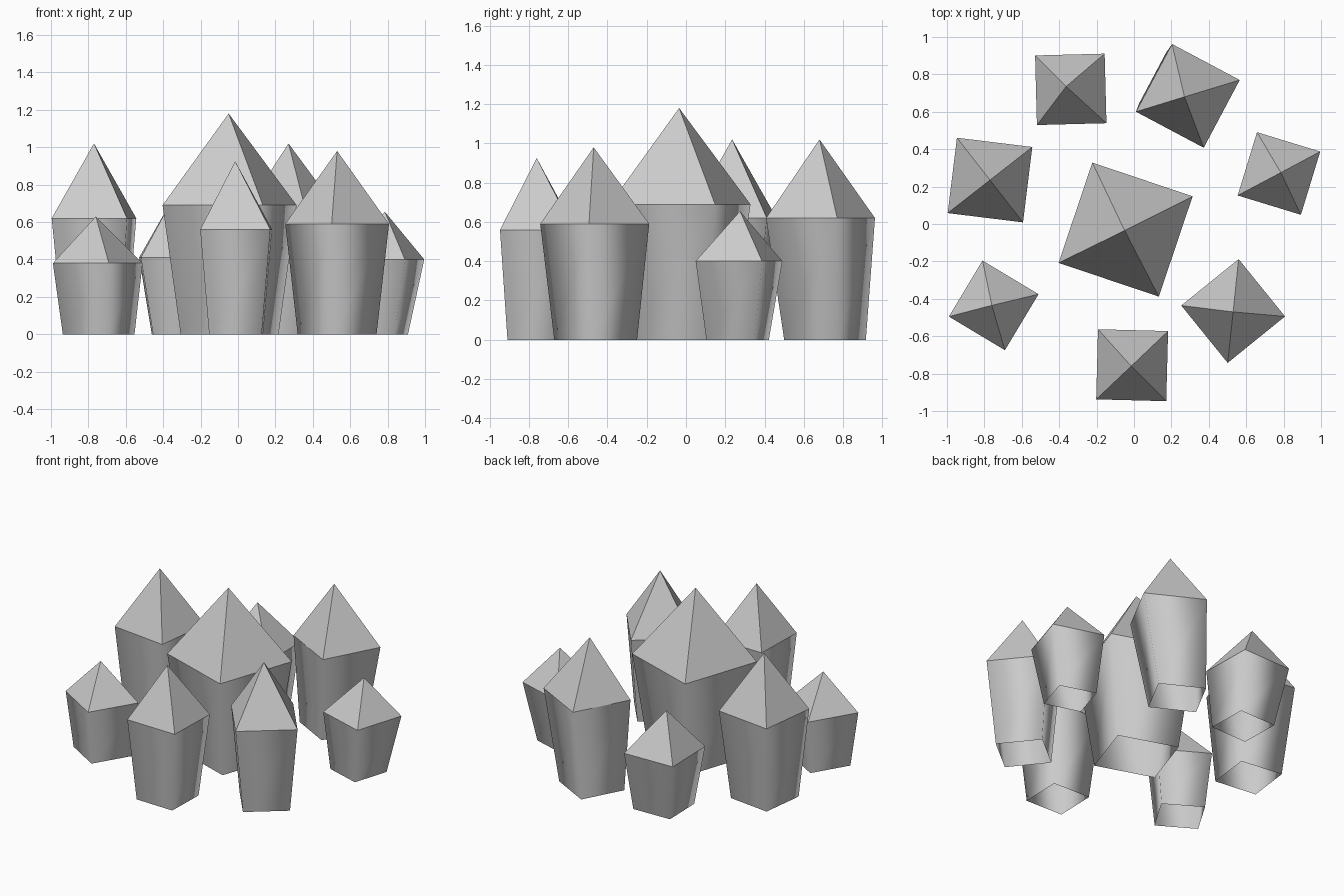
import bpy
import bmesh
from math import cos, sin, radians
from mathutils import Vector

default_cube = bpy.data.objects.get("Cube")
if default_cube:
    bpy.data.objects.remove(default_cube, do_unlink=True)

# One plain grey stone colour for the whole cluster
stone = bpy.data.materials.new("grey_stone")
stone.use_nodes = True
stone.diffuse_color = (0.6, 0.6, 0.6, 1)
shader = next(n for n in stone.node_tree.nodes if n.type == "BSDF_PRINCIPLED")
shader.inputs["Base Color"].default_value = stone.diffuse_color


def square_ring(bm, center, radius, angle, height):
    """Four vertices of a turned square lying at the given height."""
    ring = []
    for side in range(4):
        a = radians(angle + 90 * side)
        spot = Vector(center) + Vector((cos(a), sin(a))) * radius
        ring.append(bm.verts.new((spot.x, spot.y, height)))
    return ring


def crystal(name, rim, radius, angle, rim_height, tip_height, tip, base, taper):
    """Flared four-sided shaft, shaded smooth, under a flat-faced point."""
    bm = bmesh.new()
    foot = square_ring(bm, base, radius * taper, angle, 0)
    shoulder = square_ring(bm, rim, radius, angle, rim_height)
    apex = bm.verts.new((*tip, tip_height))
    for i in range(4):
        j = (i + 1) % 4
        # Shaft wall
        wall = bm.faces.new((foot[i], foot[j], shoulder[j], shoulder[i]))
        wall.smooth = True
        # Facet of the point, with a crisp rim below it
        facet = bm.faces.new((shoulder[i], shoulder[j], apex))
        facet.smooth = False
        bm.edges.get((shoulder[i], shoulder[j])).smooth = False
    mesh = bpy.data.meshes.new(name)
    bm.to_mesh(mesh)
    bm.free()
    mesh.materials.append(stone)
    crystal_object = bpy.data.objects.new(name, mesh)
    bpy.context.collection.objects.link(crystal_object)
    return crystal_object


# Tall middle crystal
crystal("center_crystal", rim=(-.045, -.03), radius=.4, angle=116.4,
        rim_height=.69, tip_height=1.18, tip=(-.05, -.035),
        base=(-.045, -.03), taper=.73)

# Ring of smaller crystals around it
crystal("front_crystal", rim=(-.01, -.755), radius=.265, angle=133.5,
        rim_height=.56, tip_height=.925, tip=(-.015, -.76),
        base=(-.01, -.765), taper=.75)
crystal("front_left_crystal", rim=(.53, -.465), radius=.279, angle=84,
        rim_height=.59, tip_height=.98, tip=(.53, -.47),
        base=(.53, -.46), taper=.76)
crystal("front_right_crystal", rim=(-.75, -.435), radius=.247, angle=104,
        rim_height=.38, tip_height=.63, tip=(-.76, -.435),
        base=(-.745, -.435), taper=.8)
crystal("right_crystal", rim=(-.77, .235), radius=.287, angle=128,
        rim_height=.62, tip_height=1.02, tip=(-.77, .235),
        base=(-.765, .22), taper=.75)
crystal("back_left_crystal", rim=(.288, .685), radius=.29, angle=107,
        rim_height=.62, tip_height=1.02, tip=(.27, .68),
        base=(.235, .708), taper=.75)
crystal("left_crystal", rim=(.775, .27), radius=.25, angle=118,
        rim_height=.4, tip_height=.655, tip=(.785, .275),
        base=(.75, .263), taper=.72)
crystal("back_right_crystal", rim=(-.338, .72), radius=.263, angle=136.5,
        rim_height=.41, tip_height=.7, tip=(-.363, .735),
        base=(-.318, .7), taper=.75)
